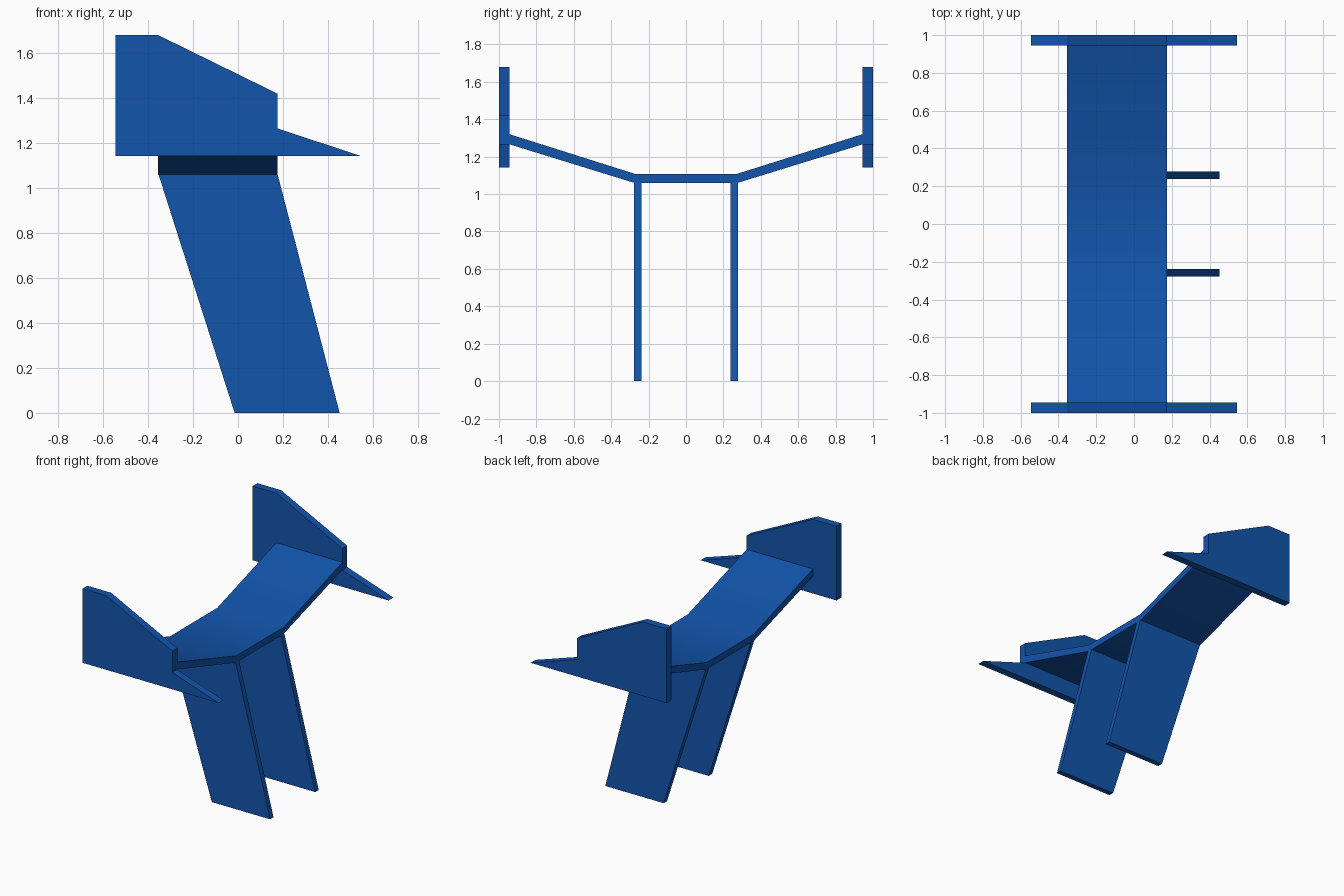
import bpy
import bmesh
import math
from mathutils import Vector

cube = bpy.data.objects.get("Cube")
if cube:
    bpy.data.objects.remove(cube, do_unlink=True)

# Single blue paint
blue = bpy.data.materials.new("blue paint")
blue.use_nodes = True
colour = (0.006, 0.09, 0.41, 1.0)
blue.diffuse_color = colour
blue.node_tree.nodes["Principled BSDF"].inputs["Base Color"].default_value = colour


def extruded(name, points, depth):
    """Make a solid from a planar outline pushed along the depth vector."""
    bm = bmesh.new()
    face = bm.faces.new([bm.verts.new(p) for p in points])
    result = bmesh.ops.extrude_face_region(bm, geom=[face], use_keep_orig=True)
    moved = [g for g in result["geom"] if isinstance(g, bmesh.types.BMVert)]
    bmesh.ops.translate(bm, verts=moved, vec=Vector(depth))
    bmesh.ops.recalc_face_normals(bm, faces=bm.faces)
    mesh = bpy.data.meshes.new(name)
    bm.to_mesh(mesh)
    bm.free()
    mesh.materials.append(blue)
    obj = bpy.data.objects.new(name, mesh)
    bpy.context.collection.objects.link(obj)
    return obj


def side_plates(name, outline, inner, outer):
    """Make a matching pair of upright plates on both sides of the centre."""
    for label, side in (("front", -1), ("back", 1)):
        points = [(x, side * inner, z) for x, z in outline]
        extruded(label + "_" + name, points, (0, side * (outer - inner), 0))


# Wing with a flat middle and raised tips
front_x, back_x = -0.355, 0.175
upper = [(0.27, 1.107), (0.95, 1.322)]
lower = [(0.95, 1.268), (0.27, 1.058)]
half = upper + lower
section = half + [(-y, z) for y, z in reversed(half)]
wing = extruded("wing", [(front_x, y, z) for y, z in section],
                (back_x - front_x, 0, 0))

# Upright end plates with a pointed tail
end_outline = [(-0.545, 1.143), (0.545, 1.143), (back_x, 1.265),
               (back_x, 1.42), (front_x, 1.68), (-0.545, 1.68)]
side_plates("end_plate", end_outline, 0.945, 1.0)

# Raked support struts
strut_outline = [(-0.015, 0), (0.452, 0), (back_x, 1.065), (front_x, 1.065)]
side_plates("strut", strut_outline, 0.239, 0.278)

# Gentle wing bends shade smoothly, the edges stay sharp
bpy.ops.object.select_all(action="DESELECT")
wing.select_set(True)
bpy.context.view_layer.objects.active = wing
bpy.ops.object.shade_smooth_by_angle(angle=math.radians(30))
